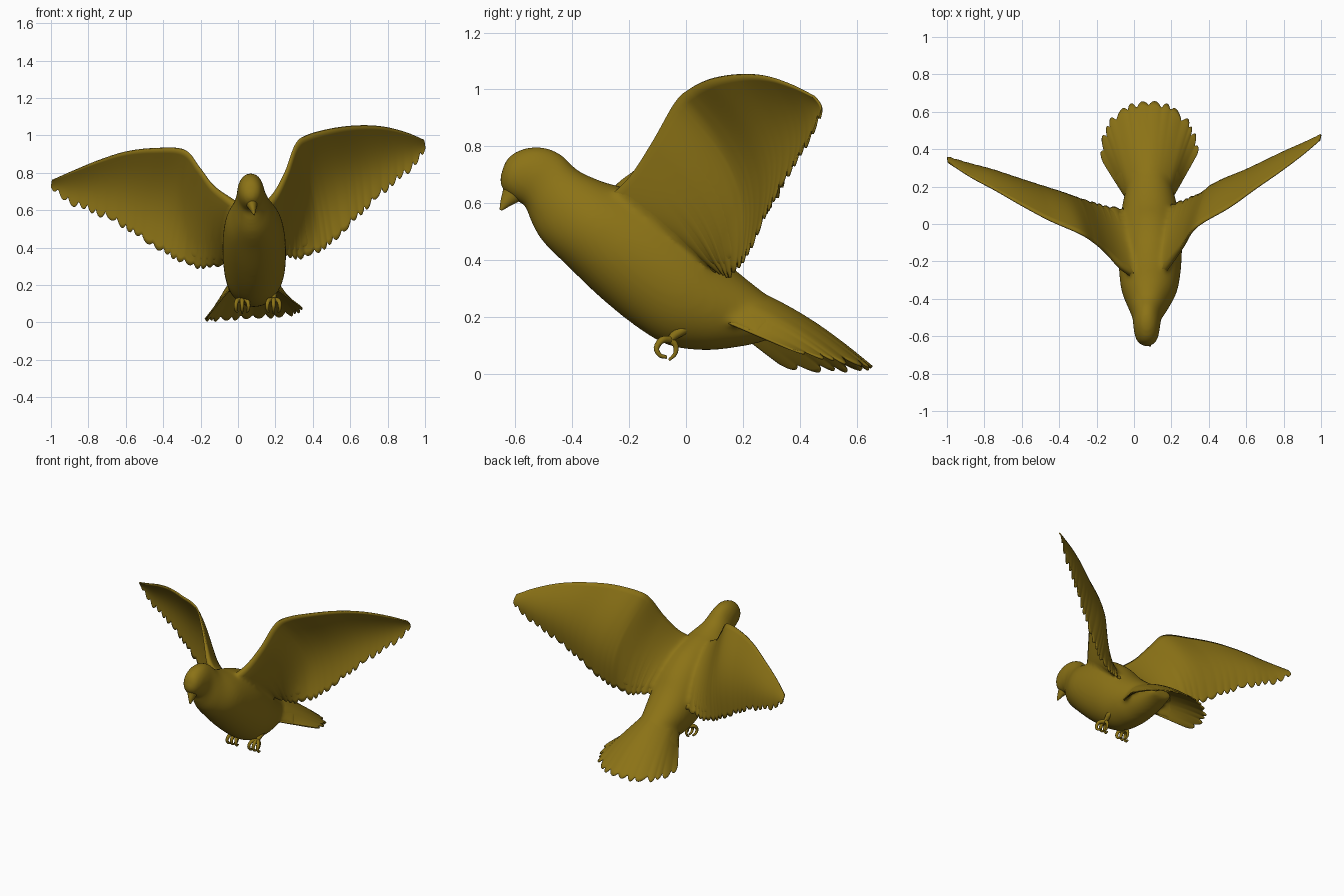
import bpy, bmesh
from math import sin, cos, pi
from mathutils import Vector

if "Cube" in bpy.data.objects:
    bpy.data.objects.remove(bpy.data.objects["Cube"])

gold = bpy.data.materials.new("olive_gold")
gold.diffuse_color = (0.26, 0.17, 0.008, 1)
gold.use_nodes = True
gold.node_tree.nodes["Principled BSDF"].inputs["Base Color"].default_value = gold.diffuse_color


def spline(pts, t):
    """Catmull-Rom point at t in 0..1 through tuples of any length."""
    n = len(pts) - 1
    i = min(int(t * n), n - 1)
    f = t * n - i
    p1, p2 = Vector(pts[i]), Vector(pts[i + 1])
    p0 = Vector(pts[i - 1]) if i > 0 else p1 * 2 - p2
    p3 = Vector(pts[i + 2]) if i + 2 <= n else p2 * 2 - p1
    return 0.5 * (p1 * 2 + (p2 - p0) * f + (p0 * 2 - p1 * 5 + p2 * 4 - p3) * f * f
                  + (p1 * 3 - p0 - p2 * 3 + p3) * f ** 3)


def finish(name, bm):
    bmesh.ops.recalc_face_normals(bm, faces=bm.faces)
    for f in bm.faces:
        f.smooth = True
    me = bpy.data.meshes.new(name)
    bm.to_mesh(me)
    bm.free()
    me.materials.append(gold)
    ob = bpy.data.objects.new(name, me)
    bpy.context.collection.objects.link(ob)
    return ob


def loft(name, rings, steps, sides=40):
    """Rings are (top y, top z, bottom y, bottom z, half width, centre x)."""
    bm = bmesh.new()
    rows = []
    for k in range(steps + 1):
        ty, tz, by, bz, w, cx = spline(rings, k / steps)
        rows.append([bm.verts.new((cx + w * sin(a),
                                   (ty + by) / 2 + (ty - by) / 2 * cos(a),
                                   (tz + bz) / 2 + (tz - bz) / 2 * cos(a)))
                     for a in (2 * pi * j / sides for j in range(sides))])
    for a, b in zip(rows, rows[1:]):
        for j in range(sides):
            m = (j + 1) % sides
            bm.faces.new((a[j], a[m], b[m], b[j]))
    bm.faces.new(rows[0])
    bm.faces.new(rows[-1])
    return finish(name, bm)


def feathered(name, inner, outer, bow, thick, feathers, depth, s_max=1, v_max=1, pad=0):
    """Closed thin sheet between two edge curves; the outer edge is scalloped.
    s_max, v_max and pad cut out a thicker stump near the root."""
    ns, nv = feathers * 8, 20
    bm = bmesh.new()

    def point(s, v, cut=0):
        a, b = spline(inner, s), spline(outer, s)
        length = (b - a).length
        w = v - min(0.5, cut / length) * v ** 5
        return a.lerp(b, w) + bow(s, length) * sin(pi * w)

    grids = ([], [])
    for i in range(ns + 1):
        s = s_max * i / ns
        f = abs(sin(pi * feathers * (s + .008 * sin(31 * s))))
        cut = depth(s) * (1 - f ** .7) + .3 * depth(s) * (.5 + .5 * sin(47 * s))
        rows = ([], [])
        for j in range(nv + 1):
            v = v_max * j / nv
            e = 0.01
            ds = point(min(1, s + e), v) - point(max(0, s - e), v)
            dv = point(s, min(1, v + e)) - point(s, max(0, v - e))
            n = ds.cross(dv).normalized()
            h = max(pad, thick(s, v) * (1 - 0.5 * v ** 4 * (1 - f)))
            p = point(s, v, cut)
            rows[0].append(bm.verts.new(p + n * h))
            rows[1].append(bm.verts.new(p - n * h))
        grids[0].append(rows[0])
        grids[1].append(rows[1])
    for g in grids:
        for i in range(ns):
            for j in range(nv):
                bm.faces.new((g[i][j], g[i + 1][j], g[i + 1][j + 1], g[i][j + 1]))
    rim = [(i, 0) for i in range(ns)] + [(ns, j) for j in range(nv)] + \
          [(i, nv) for i in range(ns, 0, -1)] + [(0, j) for j in range(nv, 0, -1)]
    for (a, b), (c, d) in zip(rim, rim[1:] + rim[:1]):
        bm.faces.new((grids[0][a][b], grids[0][c][d], grids[1][c][d], grids[1][a][b]))
    return finish(name, bm)


# Head, breast and rump in one smooth loft
body = loft("body", [
    (-.656, .690, -.656, .665, .014, .068),
    (-.630, .757, -.635, .632, .049, .068),
    (-.577, .791, -.598, .606, .066, .068),
    (-.510, .799, -.567, .590, .073, .068),
    (-.440, .773, -.547, .538, .080, .070),
    (-.380, .716, -.507, .468, .106, .076),
    (-.290, .675, -.422, .383, .148, .082),
    (-.200, .650, -.302, .268, .165, .085),
    (-.080, .600, -.172, .163, .170, .087),
    (.030, .515, -.062, .100, .165, .088),
    (.110, .425, .060, .082, .150, .085),
    (.180, .360, .160, .090, .130, .082),
    (.270, .288, .250, .107, .105, .080),
    (.390, .195, .370, .145, .070, .080)], 70)

# Beak
loft("beak", [
    (-.640, .672, -.565, .625, .034, .070),
    (-.645, .640, -.583, .608, .027, .074),
    (-.652, .610, -.615, .592, .016, .080),
    (-.656, .578, -.648, .573, .004, .086)], 16, 20)

# Eyes
for side in (-1, 1):
    bm = bmesh.new()
    bmesh.ops.create_uvsphere(bm, u_segments=16, v_segments=10, radius=.013)
    bmesh.ops.translate(bm, verts=bm.verts, vec=(.068 + side * .055, -.535, .705))
    finish("eye", bm)

stumps = []


# Wings: thick at the shoulder, thin and cupped towards the tip
def wing(name, lead, trail, bulge, camber):
    args = (lead, trail,
            lambda s, c: Vector(bulge) * (camber * c * min(1, s / .35)),
            lambda s, v: .004 + (.055 * max(0, 1 - s / .4) ** 2 + .008 * (1 - s) * (1 - v))
            * sin(pi * min(1, v + .03)) ** .6,
            22, lambda s: .018 + .03 * s)
    feathered(name, *args)
    stumps.append(feathered(name + "_root", *args, s_max=.3, v_max=.93, pad=.008))


wing("wing_right",
     [(.12, -.30, .60), (.20, -.20, .69), (.26, -.12, .81), (.31, -.04, .95),
      (.37, .01, 1.0), (.51, .09, 1.037), (.65, .19, 1.052), (.78, .28, 1.045),
      (.90, .37, 1.015), (.995, .45, .975)],
     [(.15, .09, .36), (.24, .12, .35), (.32, .15, .335), (.42, .18, .365),
      (.51, .22, .42), (.61, .265, .52), (.71, .315, .62), (.81, .37, .71),
      (.92, .425, .80), (1.0, .475, .90)], (.15, .9, .1), .18)
wing("wing_left",
     [(.04, -.30, .60), (-.06, -.24, .67), (-.14, -.16, .735), (-.21, -.10, .83),
      (-.29, -.05, .922), (-.45, .02, .930), (-.60, .10, .912), (-.74, .18, .868),
      (-.87, .25, .815), (-.995, .33, .76)],
     [(.02, .08, .33), (-.10, .09, .30), (-.20, .11, .285), (-.30, .14, .315),
      (-.40, .17, .365), (-.52, .21, .44), (-.64, .25, .515), (-.76, .29, .57),
      (-.89, .325, .62), (-1.0, .36, .70)], (-.1, .9, .1), .13)

# Fanned, arched tail
tail = ([(-.05, .15, .17), (.00, .15, .27), (.08, .15, .32), (.16, .15, .27), (.21, .15, .175)],
        [(-.185, .36, .010), (-.165, .48, .006), (-.12, .57, .006), (-.03, .64, .010),
         (.08, .662, .018), (.19, .64, .022), (.285, .565, .034), (.325, .49, .05),
         (.355, .40, .072)],
        lambda s, c: Vector((0, .01, .025)) * sin(pi * s),
        lambda s, v: .004 + .012 * (1 - v) * sin(pi * s), 14, lambda s: .04)
feathered("tail", *tail)
stumps.append(feathered("tail_root", *tail, v_max=.4, pad=.009))

# Melt the wing and tail roots into the body
for ob in stumps + [body]:
    ob.select_set(True)
bpy.context.view_layer.objects.active = body
bpy.ops.object.join()
mod = body.modifiers.new("blend", 'REMESH')
mod.mode = 'VOXEL'
mod.voxel_size = .01
mod.use_smooth_shade = True
mod = body.modifiers.new("soften", 'SMOOTH')
mod.factor = .5
mod.iterations = 24


# Legs with curled toes
def tube(name, pts, r0, r1):
    cu = bpy.data.curves.new(name, 'CURVE')
    cu.dimensions = '3D'
    cu.bevel_depth = 1
    cu.bevel_resolution = 3
    cu.use_fill_caps = True
    sp = cu.splines.new('POLY')
    n = 12
    sp.points.add(n)
    for i in range(n + 1):
        sp.points[i].co = (*spline(pts, i / n), 1)
        sp.points[i].radius = r0 + (r1 - r0) * i / n
    sp.use_smooth = True
    cu.materials.append(gold)
    bpy.context.collection.objects.link(bpy.data.objects.new(name, cu))


for cx in (.022, .190):
    tube("leg", [(cx * .8 + .02, .03, .18), (cx, -.01, .155), (cx, -.04, .135), (cx, -.06, .115)],
         .022, .012)
    for d in (-1, 0, 1):
        x = cx + d * .026
        tube("front_toe", [(cx, -.055, .12), (x, -.085, .118), (x + d * .008, -.104, .09),
                           (x + d * .006, -.092, .065), (x, -.068, .058)], .014, .006)
    tube("back_toe", [(cx, -.055, .12), (cx, -.037, .10), (cx, -.038, .07), (cx, -.06, .048)],
         .013, .005)
